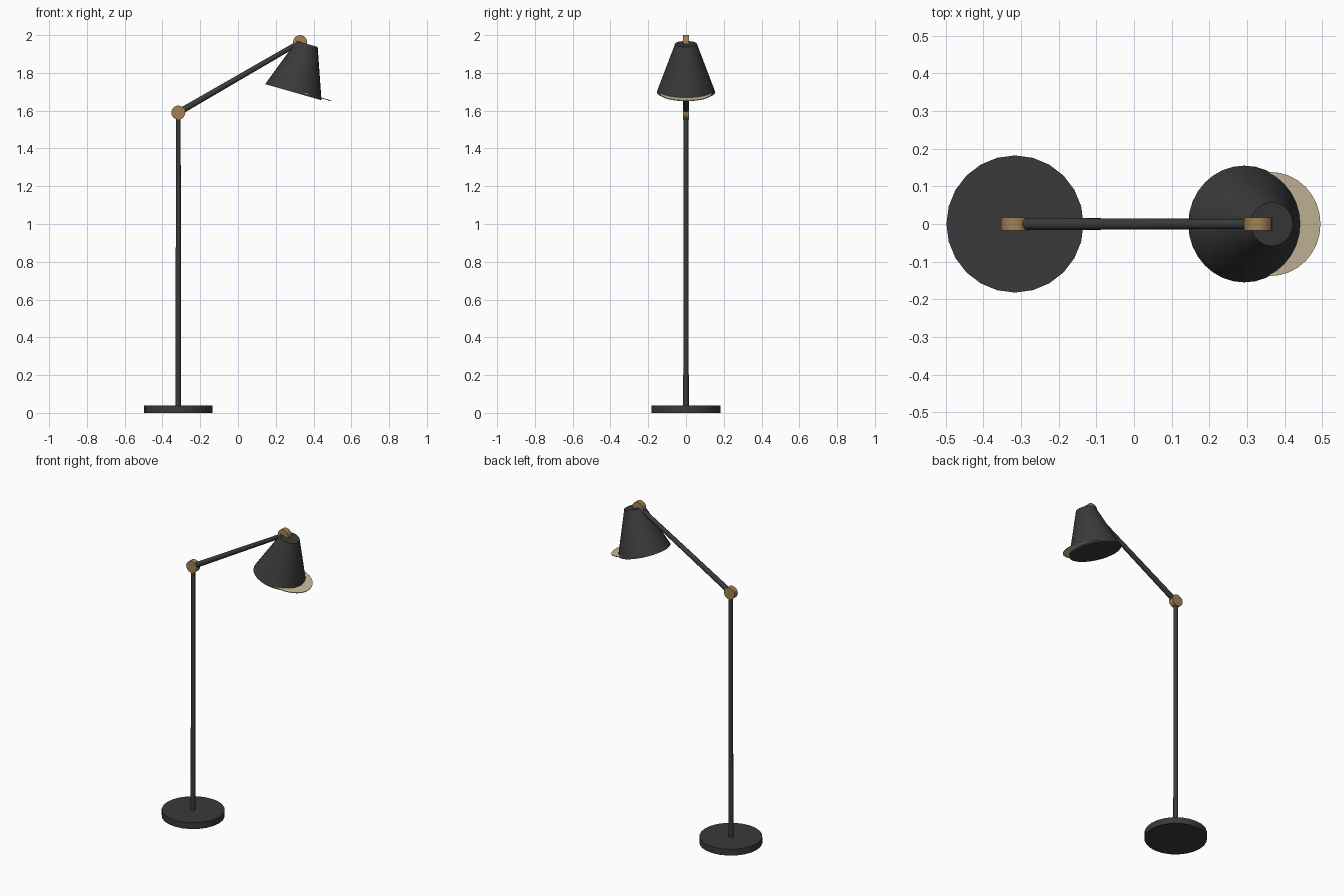
import bpy
from math import radians
from mathutils import Vector

cube = bpy.data.objects.get("Cube")
if cube:
    bpy.data.objects.remove(cube, do_unlink=True)


def material(name, rgb):
    mat = bpy.data.materials.new(name)
    mat.use_nodes = True
    mat.diffuse_color = (*rgb, 1)
    mat.node_tree.nodes["Principled BSDF"].inputs["Base Color"].default_value = (*rgb, 1)
    return mat


black = material("matte black", (0.042, 0.042, 0.042))
brass = material("aged brass", (0.36, 0.22, 0.085))
cream = material("warm cream", (0.60, 0.50, 0.33))


def tapered(name, start, end, r_start, r_end, mat, sides=24):
    """Closed round bar or cone running from start to end."""
    start, end = Vector(start), Vector(end)
    axis = end - start
    bpy.ops.mesh.primitive_cone_add(
        vertices=sides, radius1=r_start, radius2=r_end, depth=axis.length,
        location=(start + end) / 2,
        rotation=axis.to_track_quat("Z", "Y").to_euler())
    obj = bpy.context.object
    obj.name = name
    obj.data.materials.append(mat)
    bpy.ops.object.shade_smooth_by_angle(angle=radians(35))
    return obj


elbow = Vector((-0.316, 0, 1.59))
head = Vector((0.329, 0, 1.963))
side = Vector((0, 0.017, 0))

# Stand
foot = Vector((elbow.x, 0, 0))
rim = Vector((0, 0, 0.04))
tapered("base", foot, foot + rim, 0.182, 0.182, black)
tapered("pole", foot + rim, elbow, 0.0148, 0.0125, black, 16)

# Arm with a brass pivot at each end
tapered("arm", elbow, head, 0.0165, 0.013, black, 16)
tapered("elbow_joint", elbow - side, elbow + side, 0.037, 0.037, brass)
tapered("head_joint", head - side, head + side, 0.037, 0.037, brass)

# Tilted shade and the offset diffuser disc in its mouth
mouth = Vector((0.293, 0, 1.698))
crown = Vector((0.366, 0, 1.953))
tapered("shade", mouth, crown, 0.155, 0.058, black, 32)
up = (crown - mouth).normalized()
disc = Vector((0.362, 0, 1.69))
tapered("diffuser", disc - up * 0.002, disc + up * 0.002, 0.138, 0.138, cream, 32)
